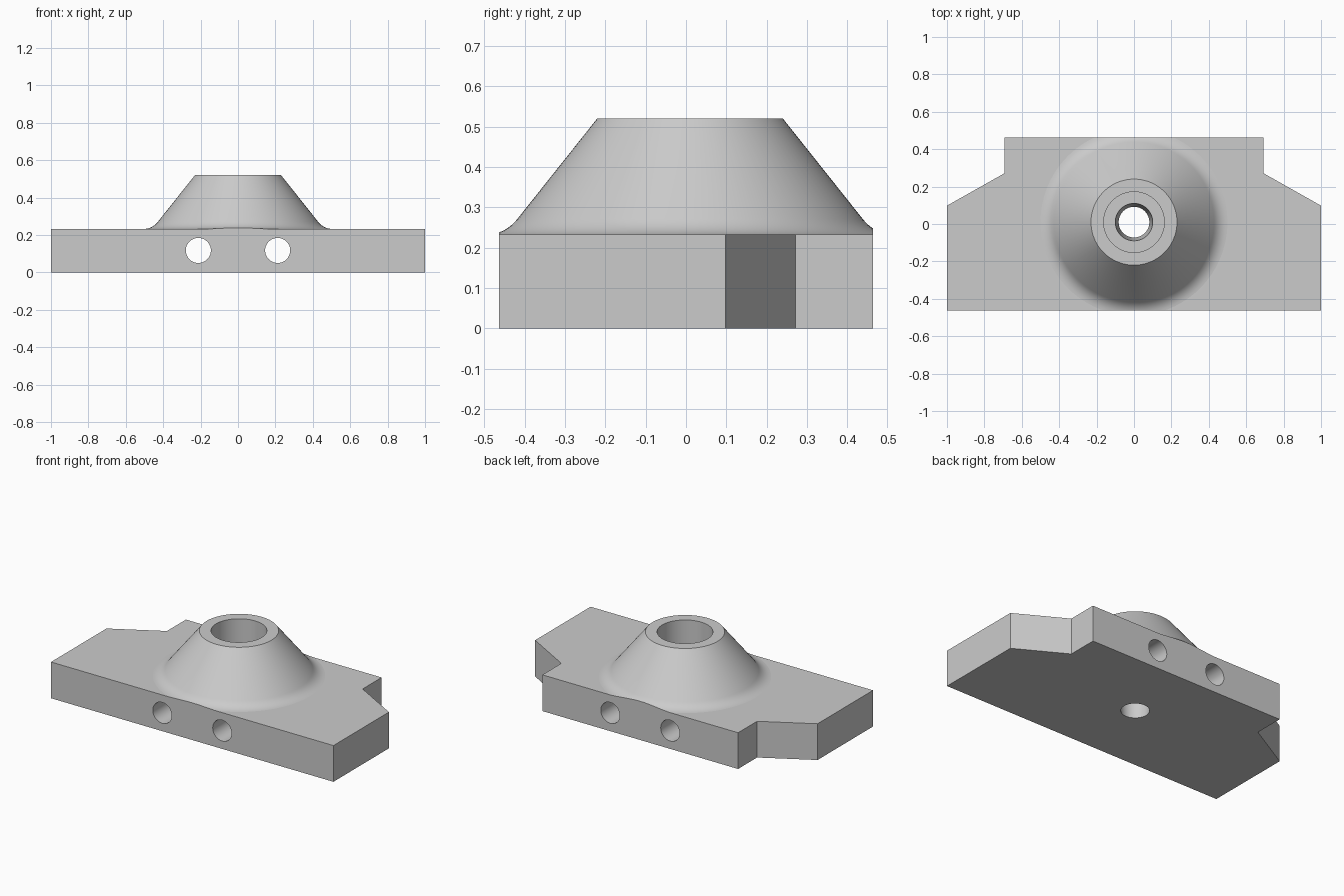
import bpy, bmesh, math
from mathutils import Vector

cube = bpy.data.objects.get("Cube")
if cube:
    bpy.data.objects.remove(cube, do_unlink=True)

BASE_TOP = 0.232
HALF_DEPTH = 0.463
AXIS_Y = 0.01
SEGMENTS = 96

grey = bpy.data.materials.new("plain grey")
grey.use_nodes = True
GREY = (0.6, 0.6, 0.6, 1)
grey.diffuse_color = GREY
grey.node_tree.nodes["Principled BSDF"].inputs["Base Color"].default_value = GREY


def finish(name, bm):
    bmesh.ops.recalc_face_normals(bm, faces=bm.faces)
    mesh = bpy.data.meshes.new(name)
    bm.to_mesh(mesh)
    bm.free()
    mesh.materials.append(grey)
    obj = bpy.data.objects.new(name, mesh)
    bpy.context.collection.objects.link(obj)
    return obj


def prism(name, outline, low, high):
    bm = bmesh.new()
    face = bm.faces.new([bm.verts.new((x, y, low)) for x, y in outline])
    new = bmesh.ops.extrude_face_region(bm, geom=[face])["geom"]
    bmesh.ops.translate(bm, vec=(0, 0, high - low),
                        verts=[v for v in new if isinstance(v, bmesh.types.BMVert)])
    return finish(name, bm)


def lathe(name, profile, segments=SEGMENTS):
    """Closed solid of revolution, capped at both ends of the profile."""
    bm = bmesh.new()
    rings = []
    for r, z in profile:
        rings.append([bm.verts.new((r * math.cos(a), r * math.sin(a) + AXIS_Y, z))
                      for a in (math.tau * i / segments for i in range(segments))])
    for low, high in zip(rings, rings[1:]):
        for i in range(segments):
            j = (i + 1) % segments
            bm.faces.new((low[i], low[j], high[j], high[i]))
    bm.faces.new(rings[0])
    bm.faces.new(rings[-1])
    return finish(name, bm)


def combine(target, tool, operation):
    mod = target.modifiers.new(operation, "BOOLEAN")
    mod.operation = operation
    mod.solver = "EXACT"
    mod.object = tool
    with bpy.context.temp_override(object=target, active_object=target):
        bpy.ops.object.modifier_apply(modifier=mod.name)
    bpy.data.objects.remove(tool, do_unlink=True)


# Base slab, oversized until the outline trims it
body = prism("mounting_block", [(-1.3, -0.8), (1.3, -0.8), (1.3, 0.8), (-1.3, 0.8)], 0, BASE_TOP)

# Conical boss with a rounded fillet at its foot
start, corner, end = Vector((0.428, 0.271)), Vector((0.459, BASE_TOP)), Vector((0.51, BASE_TOP - 0.0005))
fillet = []
for i in range(11):
    t = i / 10
    fillet.append(tuple(start * (1 - t) ** 2 + corner * 2 * t * (1 - t) + end * t * t))
boss = lathe("boss", [(0.23, 0.52)] + fillet + [(0.51, 0.1)])
combine(body, boss, "UNION")

# Trim to the notched outline
right = [(1, -HALF_DEPTH), (1, 0.098), (0.693, 0.271), (0.693, HALF_DEPTH)]
outline = right + [(-x, y) for x, y in reversed(right)]
combine(body, prism("outline", outline, -0.2, 0.8), "INTERSECT")

# Counterbored centre hole with a slight taper below
bore = [(0.082, -0.1), (0.082, 0), (0.1, BASE_TOP), (0.162, BASE_TOP), (0.162, 0.7)]
combine(body, lathe("bore", bore, 64), "DIFFERENCE")

# Pair of cross holes from front to back
for x in (-0.212, 0.212):
    bpy.ops.mesh.primitive_cylinder_add(vertices=48, radius=0.067, depth=2,
                                        location=(x, 0, 0.117), rotation=(math.pi / 2, 0, 0))
    combine(body, bpy.context.object, "DIFFERENCE")

# Smooth the round surfaces, keep the flat ones flat
bpy.ops.object.select_all(action="DESELECT")
body.select_set(True)
bpy.context.view_layer.objects.active = body
bpy.ops.object.shade_smooth_by_angle(angle=math.radians(30))
for face in body.data.polygons:
    if max(abs(c) for c in face.normal) > 0.9999 and face.area > 0.02:
        face.use_smooth = False
